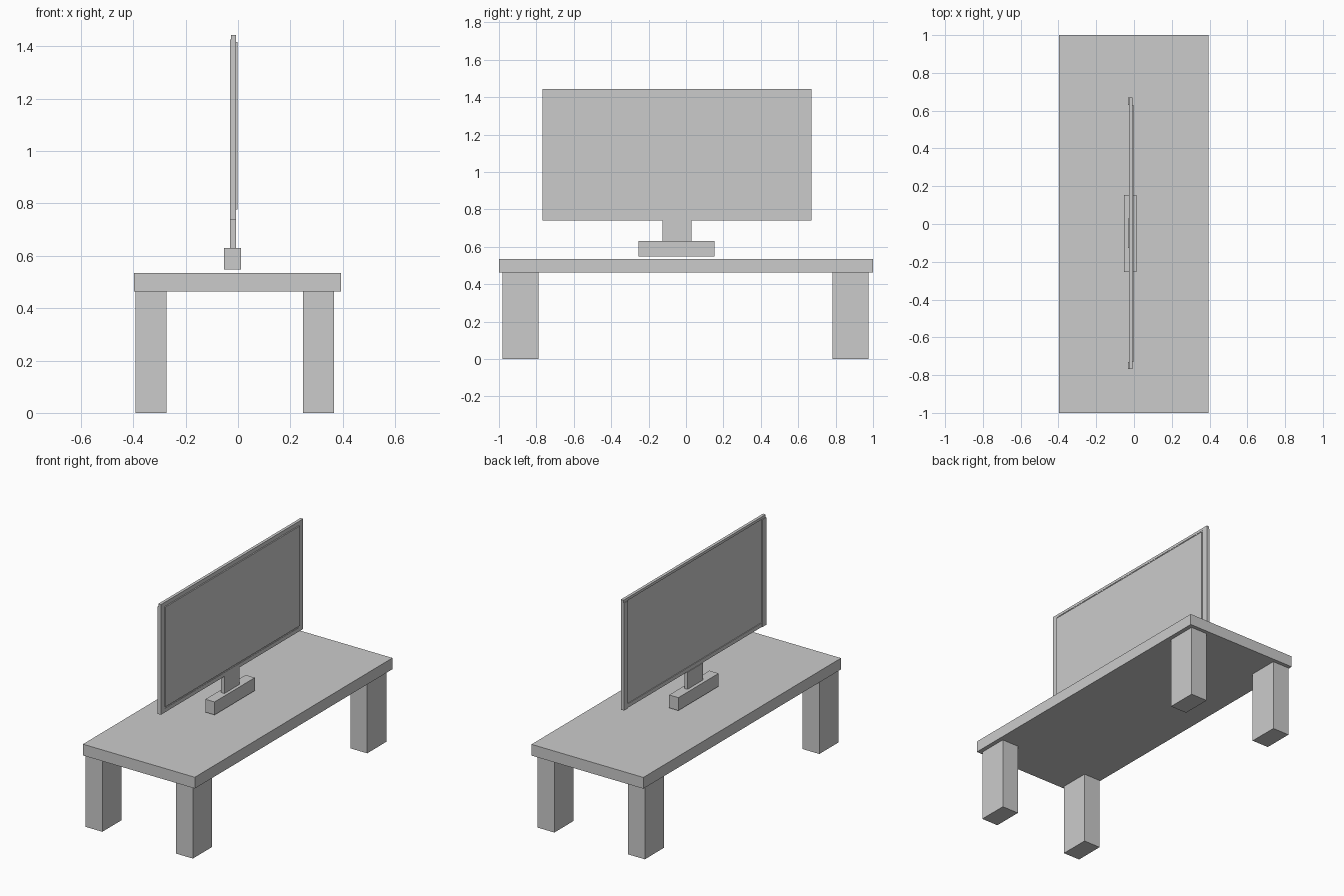
import bpy

if "Cube" in bpy.data.objects:
    bpy.data.objects.remove(bpy.data.objects["Cube"])


def box(name, x, y, z):
    """Box from (min, max) ranges on each axis."""
    bpy.ops.mesh.primitive_cube_add(
        size=1, location=[(a + b) / 2 for a, b in (x, y, z)])
    ob = bpy.context.object
    ob.name = name
    ob.scale = [b - a for a, b in (x, y, z)]
    bpy.ops.object.transform_apply(location=False, rotation=False, scale=True)
    return ob


# Table
box("table_top", (-0.398, 0.394), (-1, 1), (0.463, 0.535))
for xn, x in (("left", (-0.392, -0.274)), ("right", (0.249, 0.367))):
    for yn, y in (("front", (-0.981, -0.789)), ("back", (0.783, 0.976))):
        box(f"{yn}_{xn}_leg", x, y, (0, 0.463))

# Television stand
box("stand_base", (-0.053, 0.012), (-0.254, 0.153), (0.547, 0.630))
box("stand_neck", (-0.031, -0.008), (-0.126, 0.029), (0.630, 0.739))

# Television frame: two rails and two posts around the screen
Y0, Y1 = -0.768, 0.671
for name, z in (("bottom_rail", (0.739, 0.764)), ("top_rail", (1.427, 1.444))):
    box(name, (-0.027, -0.008), (Y0, Y1), z)
box("left_post", (-0.031, -0.008), (Y0, -0.73), (0.739, 1.427))
box("right_post", (-0.031, -0.008), (0.629, Y1), (0.739, 1.427))

# Back panel and raised screen
box("back_panel", (-0.022, -0.010), (-0.74, 0.64), (0.750, 1.435))
box("screen", (-0.012, -0.002), (-0.73, 0.629), (0.777, 1.416))
